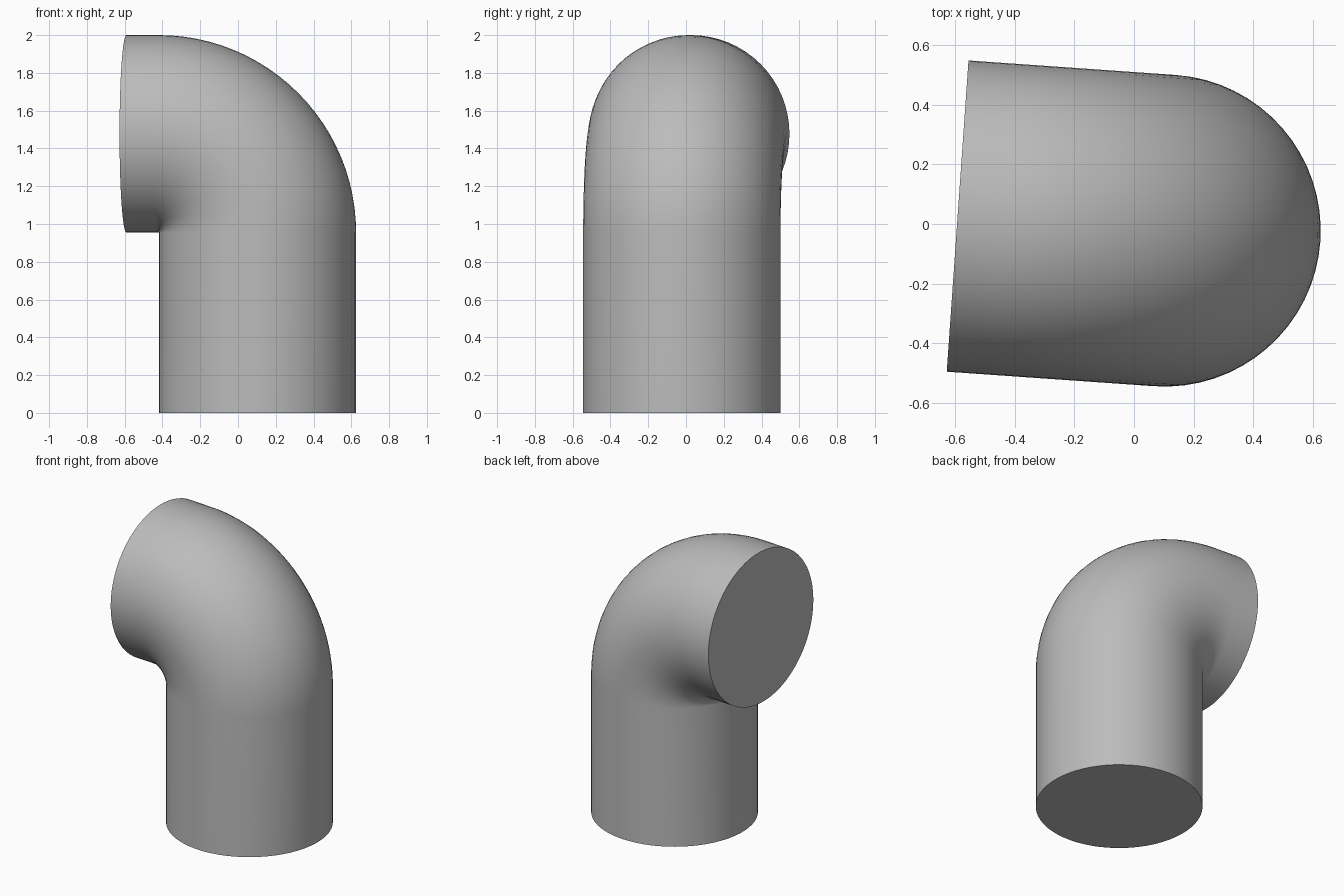
import bpy, bmesh, math
from mathutils import Matrix, Vector

cube = bpy.data.objects.get("Cube")
if cube:
    bpy.data.objects.remove(cube, do_unlink=True)

RADIUS = 0.5225
BEND = 0.5235            # centreline radius of the elbow
SIDES, STEPS = 64, 24
AXIS = Vector((0.103, -0.022, 0))
BEND_START = 2 - RADIUS - BEND
OUTLET = 0.172           # straight length after the elbow
HEADING = math.radians(176)

# Grey material
grey = bpy.data.materials.new("grey")
grey.use_nodes = True
colour = (0.5, 0.5, 0.5, 1)
grey.diffuse_color = colour
grey.node_tree.nodes["Principled BSDF"].inputs["Base Color"].default_value = colour

# Centreline stations: distance along heading, height, tilt
stations = [(0, 0, 0)]
for i in range(STEPS + 1):
    a = math.pi / 2 * i / STEPS
    stations.append((BEND * (1 - math.cos(a)), BEND_START + BEND * math.sin(a), a))
stations.append((BEND + OUTLET, BEND_START + BEND, math.pi / 2))

# Sweep a circle through the stations
bm = bmesh.new()
place = Matrix.Translation(AXIS) @ Matrix.Rotation(HEADING, 4, "Z")
rings = []
for along, height, tilt in stations:
    frame = place @ Matrix.Translation((along, 0, height)) @ Matrix.Rotation(tilt, 4, "Y")
    ring = []
    for k in range(SIDES):
        t = math.tau * k / SIDES
        ring.append(bm.verts.new(frame @ Vector((RADIUS * math.cos(t), RADIUS * math.sin(t), 0))))
    rings.append(ring)
for low, high in zip(rings, rings[1:]):
    for k in range(SIDES):
        n = (k + 1) % SIDES
        bm.faces.new((low[k], low[n], high[n], high[k]))

# Flat end caps
bm.faces.new(rings[0][::-1])
bm.faces.new(rings[-1])

mesh = bpy.data.meshes.new("elbow_pipe")
bm.to_mesh(mesh)
bm.free()
mesh.materials.append(grey)
pipe = bpy.data.objects.new("elbow_pipe", mesh)
bpy.context.collection.objects.link(pipe)
bpy.context.view_layer.objects.active = pipe
pipe.select_set(True)
bpy.ops.object.shade_smooth_by_angle(angle=math.radians(40))
